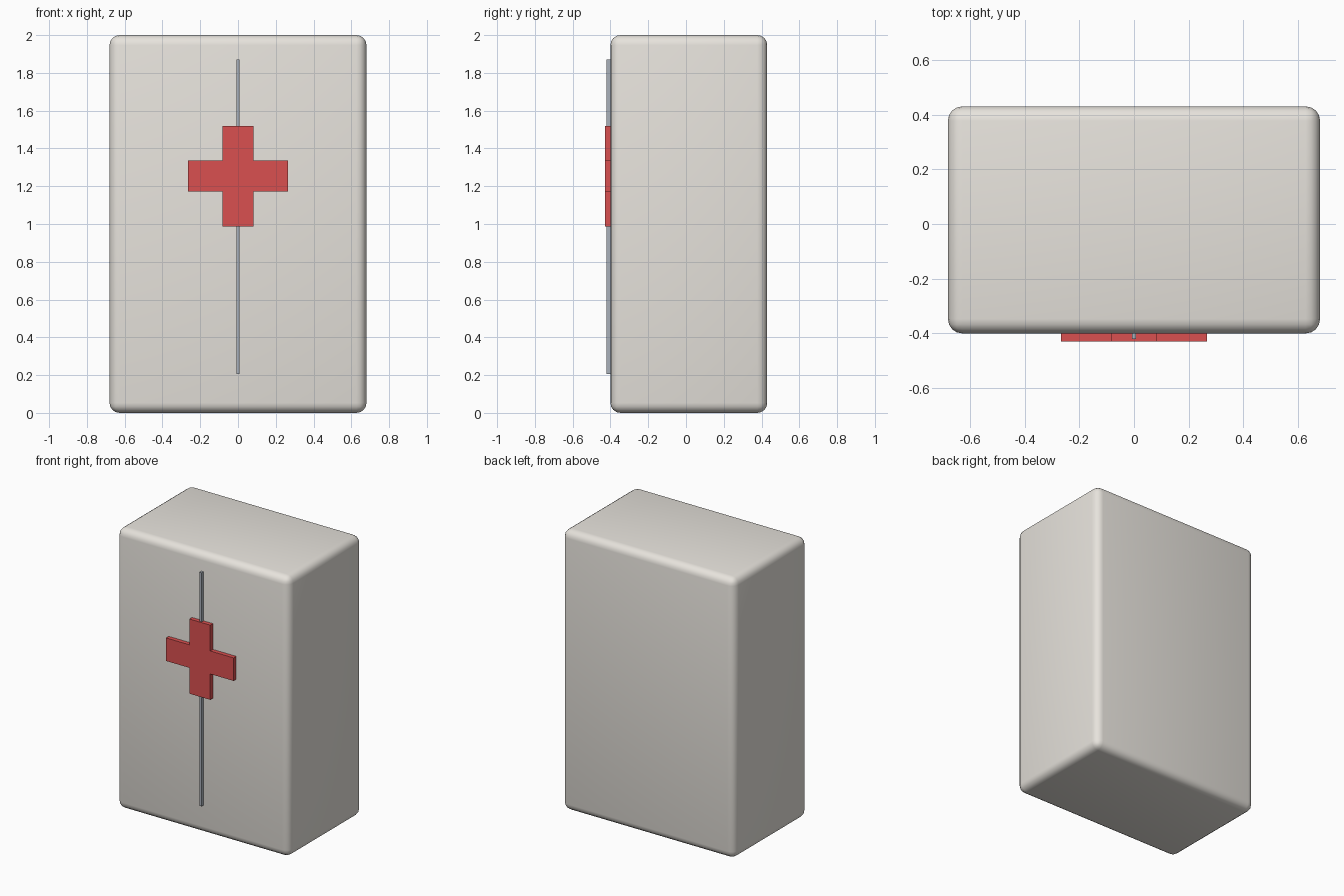
import bpy, bmesh

if "Cube" in bpy.data.objects:
    bpy.data.objects.remove(bpy.data.objects["Cube"])


def material(name, color):
    mat = bpy.data.materials.new(name)
    mat.diffuse_color = (*color, 1)
    mat.use_nodes = True
    mat.node_tree.nodes["Principled BSDF"].inputs["Base Color"].default_value = mat.diffuse_color
    return mat


def finish(bm, name, mat):
    bmesh.ops.recalc_face_normals(bm, faces=bm.faces)
    mesh = bpy.data.meshes.new(name)
    bm.to_mesh(mesh)
    bm.free()
    mesh.materials.append(mat)
    obj = bpy.data.objects.new(name, mesh)
    bpy.context.collection.objects.link(obj)
    return obj


def box(name, lo, hi, mat):
    bm = bmesh.new()
    bmesh.ops.create_cube(bm, size=1)
    for v in bm.verts:
        v.co = [hi[i] if v.co[i] > 0 else lo[i] for i in range(3)]
    return finish(bm, name, mat)


cream = material("cream_paint", (0.80, 0.77, 0.72))
red = material("red_paint", (0.70, 0.08, 0.08))
steel = material("grey_seam", (0.40, 0.44, 0.50))

# Rounded cabinet body
body = box("cabinet_body", (-0.68, -0.40, 0), (0.68, 0.43, 2), cream)
bevel = body.modifiers.new("rounded_edges", "BEVEL")
bevel.width = 0.053
bevel.segments = 4
for poly in body.data.polygons:
    poly.use_smooth = True

# Raised door seam down the front
box("door_seam", (-0.008, -0.421, 0.205), (0.008, -0.39, 1.87), steel)

# Raised cross, one extruded outline
a, b, cz = 0.082, 0.266, 1.254
quarter = [(b, a), (a, a), (a, b)]
outline = []
for _ in range(4):
    outline += quarter
    quarter = [(-z, x) for x, z in quarter]
bm = bmesh.new()
face = bm.faces.new([bm.verts.new((x, -0.43, cz + z)) for x, z in outline])
ext = bmesh.ops.extrude_face_region(bm, geom=[face], use_keep_orig=True)
bmesh.ops.translate(bm, vec=(0, 0.035, 0),
                    verts=[g for g in ext["geom"] if isinstance(g, bmesh.types.BMVert)])
finish(bm, "front_cross", red)
